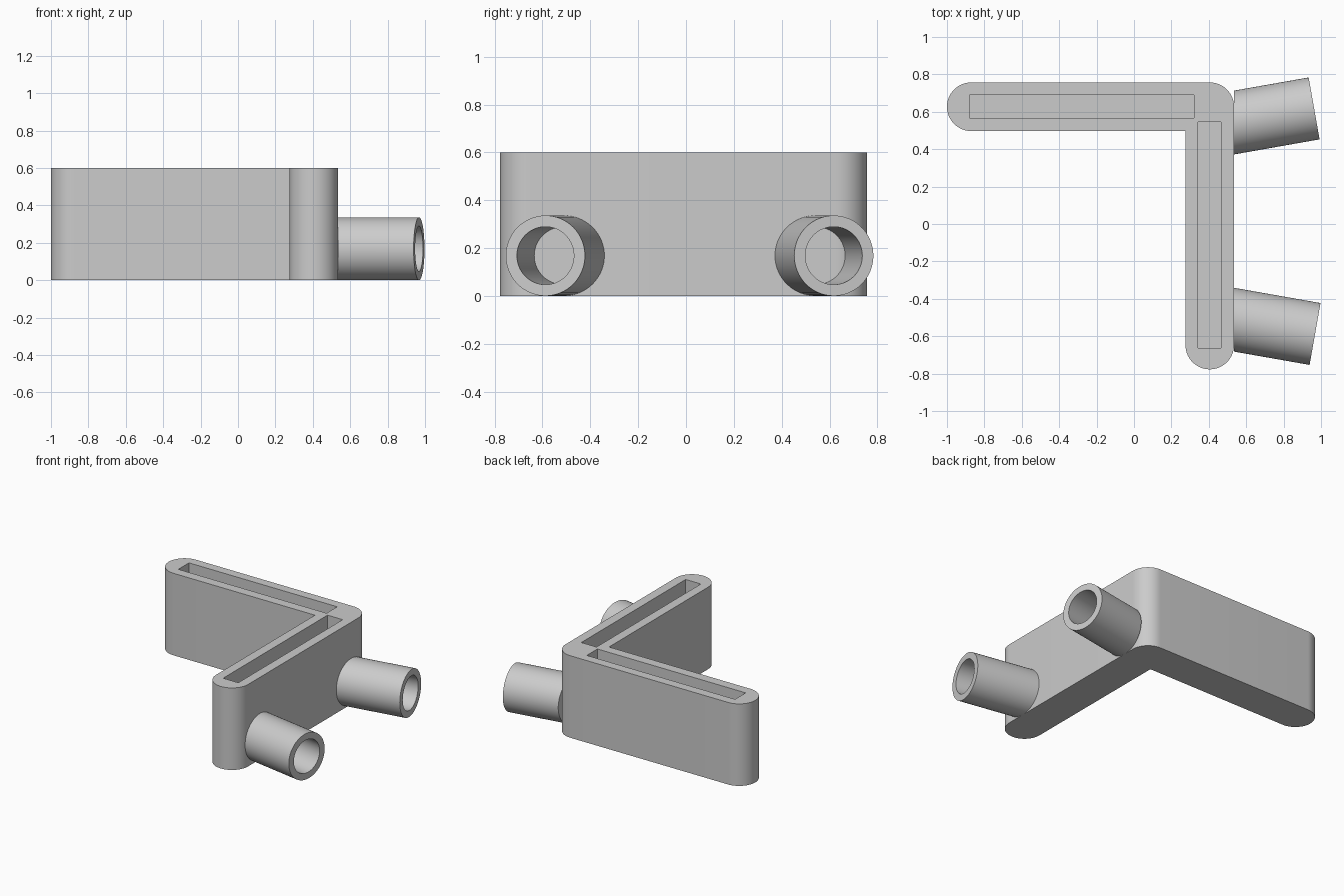
import bpy
import bmesh
from math import cos, sin, radians
from mathutils import Vector

if "Cube" in bpy.data.objects:
    bpy.data.objects.remove(bpy.data.objects["Cube"], do_unlink=True)

HEIGHT = 0.6
R = 0.13                                   # half the wall thickness of each arm
CORNER = Vector((0.405, 0.627))            # centre of the outer bend
ARM_END_X = -0.87
ARM_END_Y = -0.647

grey = bpy.data.materials.new("plain grey")
grey.use_nodes = True
grey.diffuse_color = (0.6, 0.6, 0.6, 1)
grey.node_tree.nodes["Principled BSDF"].inputs["Base Color"].default_value = (0.6, 0.6, 0.6, 1)


def finish(name, bm):
    """Turn a bmesh into a named, coloured object."""
    bmesh.ops.recalc_face_normals(bm, faces=bm.faces)
    mesh = bpy.data.meshes.new(name)
    bm.to_mesh(mesh)
    bm.free()
    mesh.materials.append(grey)
    obj = bpy.data.objects.new(name, mesh)
    bpy.context.collection.objects.link(obj)
    return obj


def activate(obj):
    bpy.ops.object.select_all(action="DESELECT")
    obj.select_set(True)
    bpy.context.view_layer.objects.active = obj


def smooth(obj):
    activate(obj)
    bpy.ops.object.shade_smooth_by_angle(angle=radians(30))


def prism(name, outline, bottom, top):
    """Extrude a flat outline upwards."""
    bm = bmesh.new()
    base = bm.faces.new([bm.verts.new((x, y, bottom)) for x, y in outline])
    grown = bmesh.ops.extrude_face_region(bm, geom=[base])["geom"]
    verts = [g for g in grown if isinstance(g, bmesh.types.BMVert)]
    bmesh.ops.translate(bm, verts=verts, vec=(0, 0, top - bottom))
    return finish(name, bm)


def arc(cx, cy, start, end, steps):
    angles = [radians(start + (end - start) * i / steps) for i in range(steps + 1)]
    return [(cx + R * cos(a), cy + R * sin(a)) for a in angles]


# L-shaped body with round ends and a round outer bend
outline = (arc(CORNER.x, ARM_END_Y, 180, 360, 32)
           + arc(CORNER.x, CORNER.y, 0, 90, 16)
           + arc(ARM_END_X, CORNER.y, 90, 270, 32)
           + [(CORNER.x - R, CORNER.y - R)])
body = prism("angled_body", outline, 0, HEIGHT)

# Two deep rectangular slots, open at the top
for x0, x1, y0, y1 in ((-0.88, 0.32, 0.567, 0.69), (0.343, 0.466, -0.662, 0.545)):
    cutter = prism("slot_cutter", [(x0, y0), (x1, y0), (x1, y1), (x0, y1)], 0.06, HEIGHT + 0.1)
    cutter.hide_render = True
    cut = body.modifiers.new("slot", "BOOLEAN")
    cut.operation = "DIFFERENCE"
    cut.solver = "EXACT"
    cut.object = cutter
    activate(body)
    bpy.ops.object.modifier_apply(modifier=cut.name)
    bpy.data.objects.remove(cutter, do_unlink=True)
smooth(body)


def tube(name, end, tilt, outer=0.168, inner=0.121, sides=64):
    """Hollow tube square at its free end and cut flush with the body's side."""
    axis = Vector((cos(tilt), sin(tilt), 0))
    across = Vector((-sin(tilt), cos(tilt), 0))
    up = Vector((0, 0, 1))
    wall_x = CORNER.x + R
    bm = bmesh.new()

    def ring(radius, flush):
        points = []
        for i in range(sides):
            a = radians(360 * i / sides)
            p = end + radius * (cos(a) * across + sin(a) * up)
            if flush:
                p = p + axis * ((wall_x - p.x) / axis.x)
            points.append(bm.verts.new(p))
        return points

    rings = [ring(outer, True), ring(outer, False), ring(inner, False), ring(inner, True)]
    for a, b in zip(rings, rings[1:] + rings[:1]):
        for i in range(sides):
            j = (i + 1) % sides
            bm.faces.new((a[i], a[j], b[j], b[i]))
    smooth(finish(name, bm))


# Two tubes splaying away from each other
tube("back_tube", Vector((0.963, 0.618, 0.168)), radians(10))
tube("front_tube", Vector((0.968, -0.588, 0.168)), radians(-10))
